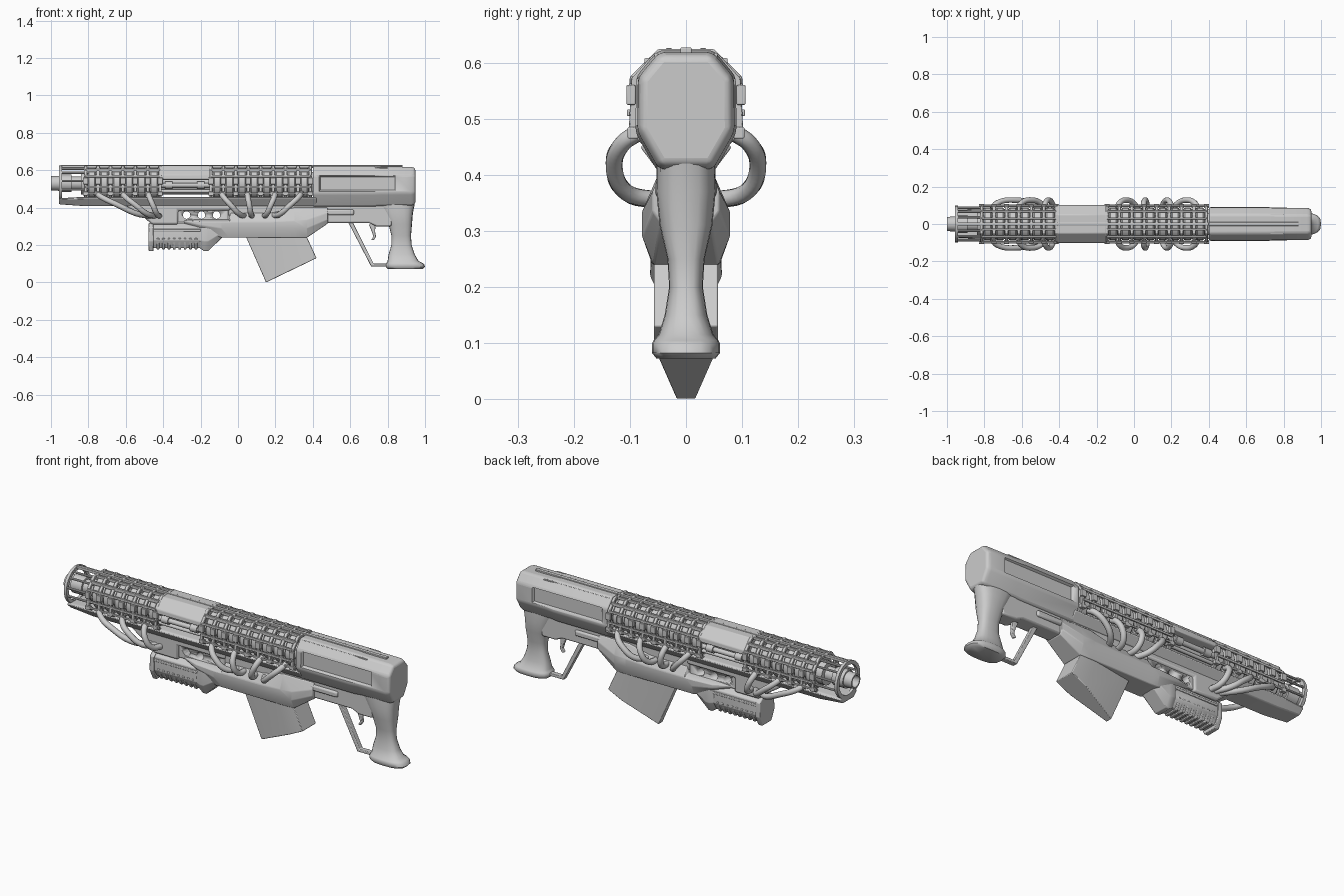
import bpy, bmesh, math
from mathutils import Vector, Matrix

if "Cube" in bpy.data.objects:
    bpy.data.objects.remove(bpy.data.objects["Cube"])


def loft(bm, rings, closed=False):
    """Skin a list of equal-length rings; cap the ends unless closed."""
    vs = [[bm.verts.new(p) for p in r] for r in rings]
    n = len(vs[0])
    for a, b in zip(vs, vs[1:] + ([vs[0]] if closed else [])):
        for i in range(n):
            bm.faces.new((a[i], a[(i + 1) % n], b[(i + 1) % n], b[i]))
    if not closed:
        bm.faces.new(vs[0][::-1])
        bm.faces.new(vs[-1])


def sect(x, half, s=1.0, zc=0.53):
    """Mirror a half (y, z) profile into a full ring at x."""
    h = [(y * s, zc + (z - zc) * s) for y, z in half]
    return [(x, y, z) for y, z in h] + [(x, -y, z) for y, z in reversed(h)]


def box(bm, x0, x1, y0, y1, z0, z1):
    loft(bm, [[(x, y0, z0), (x, y1, z0), (x, y1, z1), (x, y0, z1)] for x in (x0, x1)])


def box2(bm, x0, x1, y0, y1, z0, z1):
    box(bm, x0, x1, y0, y1, z0, z1)
    box(bm, x0, x1, -y1, -y0, z0, z1)


def circ(x, r, y=0, z=0.53, n=24):
    return [(x, y + r * math.cos(2 * math.pi * i / n), z + r * math.sin(2 * math.pi * i / n)) for i in range(n)]


def prism(bm, pts, w):
    loft(bm, [[(x, y, z) for x, z in pts] for y in (-w, w)])


def finish(name, bm, bevel=0, angle=35, segs=2):
    bmesh.ops.recalc_face_normals(bm, faces=bm.faces)
    me = bpy.data.meshes.new(name)
    bm.to_mesh(me)
    bm.free()
    ob = bpy.data.objects.new(name, me)
    bpy.context.collection.objects.link(ob)
    if bevel:
        m = ob.modifiers.new("bevel", 'BEVEL')
        m.width, m.segments, m.limit_method, m.angle_limit = bevel, segs, 'ANGLE', math.radians(25)
    bpy.ops.object.select_all(action='DESELECT')
    ob.select_set(True)
    bpy.context.view_layer.objects.active = ob
    bpy.ops.object.shade_smooth_by_angle(angle=math.radians(angle))
    return ob


def cut(ob, cutter):
    m = ob.modifiers.new("cut", 'BOOLEAN')
    m.operation, m.object, m.solver = 'DIFFERENCE', cutter, 'EXACT'
    cutter.hide_render = True
    bpy.context.view_layer.objects.active = ob
    for mod in [x.name for x in ob.modifiers]:
        bpy.ops.object.modifier_apply(modifier=mod)
    bpy.data.objects.remove(cutter)


OUT = [(.05, .624), (.097, .572), (.102, .48), (.06, .435)]
new = bmesh.new

# rear housing with recessed side panels
STOCK = [(.05, .622), (.089, .575), (.09, .475), (.05, .405)]
bm = new()
loft(bm, [sect(.40, STOCK), sect(.72, STOCK), sect(.76, STOCK, .97), sect(.925, STOCK, .96), sect(.948, STOCK, .88)])
stock = finish("rear_housing", bm, .01, segs=3)
bm = new()
for s in (-1, 1):
    loft(bm, [[(x, s * y, z) for x, z in ((.43 + d, .485 + d), (.85 - d, .485 + d), (.85 - d, .575 - d), (.43 + d, .575 - d))]
              for y, d in ((.115, -.012), (.076, .01))])
cut(stock, finish("panel_cutter", bm))
bm = new()
box(bm, .40, .88, -.01, .01, .60, .627)
box2(bm, .41, .80, .05, .056, .60, .617)
finish("housing_top_strip", bm, .002)

# cage: frames, coils and rails in two banks
frames, coils, rails = new(), new(), new()
for x0, n in ((-.815, 6), (-.145, 8)):
    step = .0665
    for i in range(n + 1):
        x = x0 + i * step
        a, b = x - .008, x + .008
        loft(frames, [sect(a, OUT), sect(b, OUT), sect(b, OUT, .86), sect(a, OUT, .86)], True)
        box2(frames, x - .014, x + .014, .09, .106, .525, .56)
        box2(frames, x - .014, x + .014, .085, .104, .465, .485)
        if i < n:
            c, h = x + step / 2, .023
            loft(coils, [circ(c - h, .07), circ(c - h, .08), circ(c - h + .008, .088),
                         circ(c + h - .008, .088), circ(c + h, .08), circ(c + h, .07)])
    x1 = x0 + n * step
    for y0, y1, z0, z1 in ((.025, .036, .612, .626), (.062, .074, .59, .608), (.092, .1, .562, .575),
                           (.097, .105, .505, .517), (.095, .103, .472, .482)):
        box2(rails, x0, x1, y0, y1, z0, z1)
finish("cage_frames", frames, .002)
finish("coil_rings", coils)
box(rails, -.95, .40, -.008, .008, .612, .627)
finish("cage_rails", rails, .002)

# solid cover between the banks, with exposed pipes below
bm = new()
COVER = [(.05, .624), (.1, .575), (.102, .553), (.09, .548)]
loft(bm, [sect(-.41, COVER), sect(-.15, COVER)])
finish("middle_cover", bm, .004)
bm = new()
for y, z, r in ((0, .515, .028), (.075, .52, .013), (-.075, .52, .013), (.06, .487, .009), (-.06, .487, .009)):
    loft(bm, [circ(-.42, r, y, z, 14), circ(-.14, r, y, z, 14)])
for y in (-.075, .075):
    for x in (-.37, -.20):
        loft(bm, [circ(x - .02, .02, y, .52, 14), circ(x + .02, .02, y, .52, 14)])
finish("middle_pipes", bm)

# barrel and muzzle
bm = new()
loft(bm, [circ(-.965, .027), circ(-1.0, .03), circ(-1.0, .038), circ(-.955, .04), circ(-.955, .047),
          circ(-.89, .047), circ(-.89, .036), circ(-.84, .036), circ(-.84, .06), circ(.42, .06)])
finish("barrel", bm)

# front guard ring and rods
bm = new()
loft(bm, [circ(x, r, 0, .527, 32) for x, r in ((-.957, .098), (-.942, .098), (-.942, .078), (-.957, .078))], True)
for a in (10, 42, 66, 114, 138, 170, 200, 340):
    y, z = .088 * math.cos(math.radians(a)), .527 + .088 * math.sin(math.radians(a))
    loft(bm, [circ(-.95, .006, y, z, 8), circ(-.80, .006, y, z, 8)])
finish("muzzle_guard", bm)

# long lower beam
bm = new()
BEAM = [(.07, .458), (.082, .45), (.05, .408)]
loft(bm, [sect(-.957, [(.06, .45), (.075, .445), (.045, .418)]), sect(-.82, BEAM), sect(.42, BEAM)])
finish("lower_beam", bm, .005)

# fore body, holed plate
bm = new()
prism(bm, [(-.62, .425), (-.5, .345), (-.46, .31), (-.32, .31), (-.32, .385), (-.04, .385), (-.04, .425)], .052)
finish("fore_body", bm, .01)
bm = new()
box(bm, -.325, -.05, -.04, .04, .32, .392)
plate = finish("holed_plate", bm, .004)
bm = new()
for x in (-.275, -.195, -.115):
    loft(bm, [[(x + .02 * math.cos(i * math.pi / 10), y, .36 + .02 * math.sin(i * math.pi / 10)) for i in range(20)]
              for y in (-.1, .1)])
cut(plate, finish("hole_cutter", bm))

# receiver: x, top width, top, shoulder width, shoulder z, lower shoulder z, bottom width, bottom
bm = new()
loft(bm, [sect(x, [(wt, zt), (w, za), (w, zb), (wb, z0)]) for x, wt, zt, w, za, zb, wb, z0 in (
    (-.29, .03, .335, .04, .332, .325, .03, .315), (-.2, .045, .336, .068, .325, .305, .045, .28),
    (-.09, .05, .336, .078, .325, .29, .06, .24), (-.05, .05, .337, .078, .325, .29, .06, .24),
    (-.04, .05, .37, .078, .325, .29, .06, .24), (.18, .05, .372, .078, .325, .29, .06, .24),
    (.30, .05, .40, .078, .33, .29, .06, .24), (.37, .05, .40, .078, .335, .29, .058, .24),
    (.48, .045, .40, .06, .37, .335, .045, .315))])
finish("receiver", bm, .005, 25)
bm = new()
box(bm, -.05, .42, -.045, .045, .35, .42)
prism(bm, [(.40, .42), (.42, .318), (.70, .318), (.74, .30), (.82, .30), (.84, .42)], .043)
box2(bm, .46, .62, .03, .055, .36, .39)
finish("rear_underbody", bm, .008)

# magazine: narrow at its leading edge
bm = new()
front, back = (Vector((.04, .25)), Vector((.15, 0))), (Vector((.365, .25)), Vector((.42, .13)))
rings = []
for f, k in zip(front, back):
    ring = []
    for t, w in ((0, .017), (.7, .057), (1, .057)):
        p = f.lerp(k, t)
        ring.append((p.x, w, p.y))
    rings.append(ring + [(x, -y, z) for x, y, z in reversed(ring)])
loft(bm, rings)
finish("magazine", bm, .003, 20)

# foregrip with end flanges and ribs
bm = new()
FG = [(.03, .318), (.055, .295), (.058, .225), (.034, .184)]
FL = [(.035, .318), (.062, .295), (.064, .22), (.038, .167)]
loft(bm, [sect(-.46, FG), sect(-.17, FG)])
loft(bm, [sect(-.478, FL, .97, .25), sect(-.472, FL), sect(-.452, FL)])
loft(bm, [sect(-.205, FG), sect(-.18, FL), sect(-.16, FL), sect(-.085, [(.035, .318), (.06, .3), (.06, .265), (.04, .24)])])
for i in range(8):
    x = -.435 + i * .029
    loft(bm, [sect(x + d, [(.052, .24), (.061, .235), (.036, .177), (.02, .177)]) for d in (0, .015)])
box2(bm, -.46, -.2, .05, .061, .272, .285)
finish("foregrip", bm, .003)

# pistol grip: z, front x, back x, half width
bm = new()
rings = []
for z, x0, x1, w in ((.42, .74, .945, .052), (.37, .775, .935, .053), (.31, .805, .93, .047), (.25, .82, .925, .033),
                     (.2, .82, .928, .03), (.15, .805, .945, .038), (.115, .80, .965, .049), (.105, .795, .985, .058),
                     (.098, .79, .995, .061), (.083, .79, 1.0, .061), (.073, .80, .99, .053)):
    ring = []
    for i in range(20):
        c, s = math.cos(i * math.pi / 10), math.sin(i * math.pi / 10)
        ring.append(((x0 + x1) / 2 + (x1 - x0) / 2 * math.copysign(abs(c) ** .75, c),
                     w * math.copysign(abs(s) ** .7, s), z))
    rings.append(ring)
loft(bm, rings)
finish("pistol_grip", bm, angle=50)

# trigger guard and trigger
bm = new()
prism(bm, [(.59, .32), (.615, .32), (.725, .10), (.81, .10), (.81, .085), (.712, .085)], .014)
finish("trigger_guard", bm, .003)
bm = new()
prism(bm, [(.70, .31), (.735, .31), (.733, .27), (.738, .245), (.725, .225), (.712, .228), (.724, .245), (.716, .27)], .009)
finish("trigger", bm, .003)

# bowed hoses on both sides: start x, end x
for n, (xa, xb) in enumerate(((-.76, -.47), (-.62, -.445), (-.48, -.42), (-.09, .035), (.05, .075), (.20, .14), (.34, .19))):
    for side, s in (("left", 1), ("right", -1)):
        cu = bpy.data.curves.new("hose", 'CURVE')
        cu.dimensions, cu.bevel_depth, cu.bevel_resolution, cu.resolution_u, cu.use_fill_caps = '3D', .015, 3, 6, True
        sp = cu.splines.new('BEZIER')
        path = ((0, .08, .478), (.1, .112, .457), (.4, .128, .415), (.75, .105, .368), (1, .045, .355))
        sp.bezier_points.add(len(path) - 1)
        for p, (t, y, z) in zip(sp.bezier_points, path):
            p.co = (xa + (xb - xa) * t, s * y, z)
            p.handle_left_type = p.handle_right_type = 'AUTO'
        ob = bpy.data.objects.new(f"hose_{side}_{n + 1}", cu)
        bpy.context.collection.objects.link(ob)
        bpy.ops.object.select_all(action='DESELECT')
        ob.select_set(True)
        bpy.context.view_layer.objects.active = ob
        bpy.ops.object.convert(target='MESH')
        bpy.ops.object.shade_smooth_by_angle(angle=math.radians(50))
